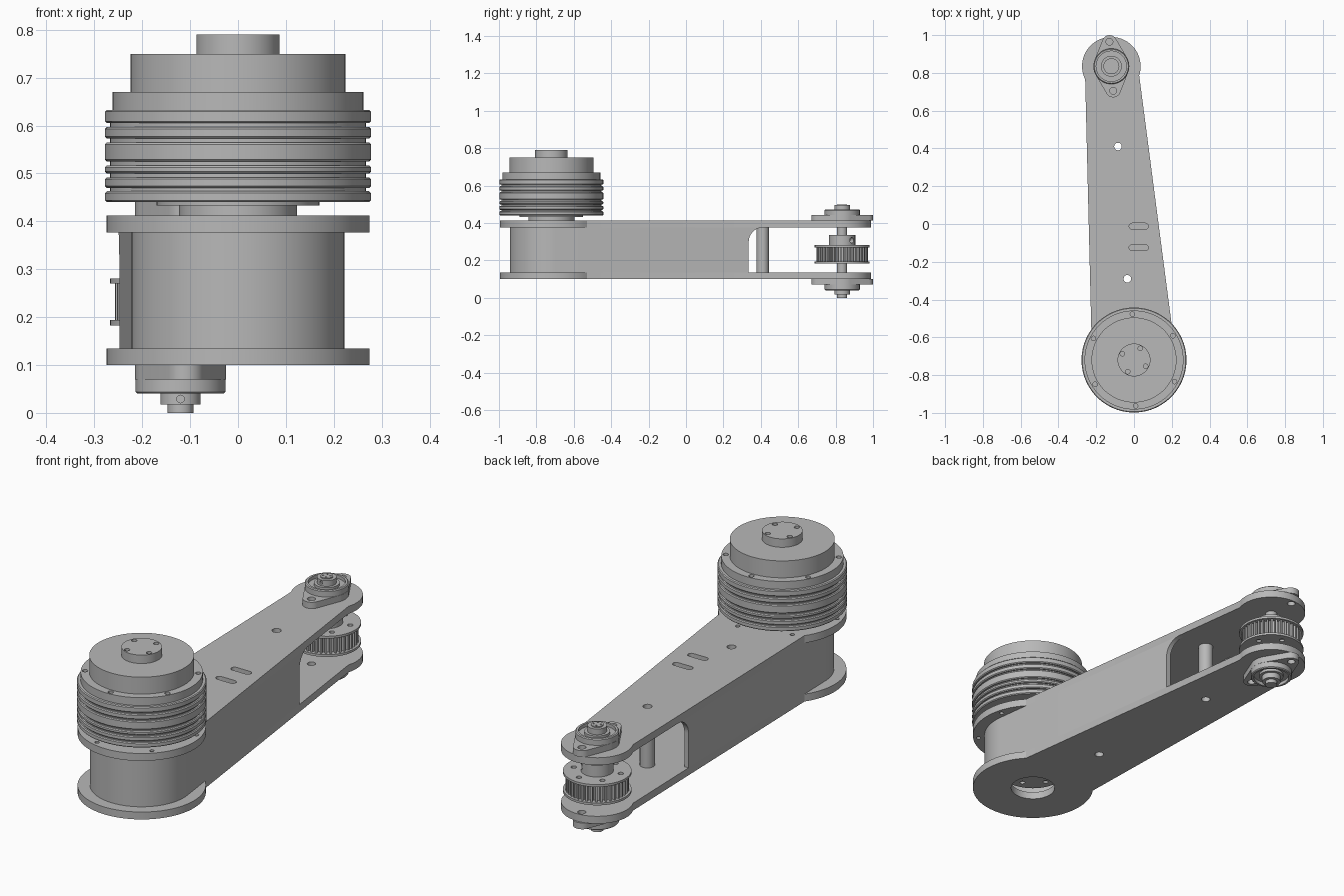
import bpy, bmesh
from math import pi, sin, cos, acos, atan2, hypot, radians
from mathutils import Matrix

old = bpy.data.objects.get("Cube")
if old:
    bpy.data.objects.remove(old)

grey = bpy.data.materials.new("machined grey")
grey.use_nodes = True
grey.diffuse_color = (0.48, 0.48, 0.48, 1)
grey.node_tree.nodes["Principled BSDF"].inputs["Base Color"].default_value = (0.48, 0.48, 0.48, 1)

MOTOR, END = (0, -0.72), (-0.12, 0.835)
DX, DY = END[0] - MOTOR[0], END[1] - MOTOR[1]
AXIS, SPAN = atan2(DY, DX), hypot(DX, DY)
MID_Z = 0.256
parts = []


def finish(bm, name):
    bmesh.ops.remove_doubles(bm, verts=bm.verts, dist=1e-5)
    bmesh.ops.recalc_face_normals(bm, faces=bm.faces)
    mesh = bpy.data.meshes.new(name)
    bm.to_mesh(mesh)
    bm.free()
    mesh.materials.append(grey)
    obj = bpy.data.objects.new(name, mesh)
    bpy.context.collection.objects.link(obj)
    parts.append(obj)
    return obj


def add_prism(bm, outline, z0, z1):
    face = bm.faces.new([bm.verts.new((x, y, z0)) for x, y in outline])
    ext = bmesh.ops.extrude_face_region(bm, geom=[face])["geom"]
    bmesh.ops.translate(bm, vec=(0, 0, z1 - z0), verts=[v for v in ext if isinstance(v, bmesh.types.BMVert)])


def prism(name, outline, z0, z1):
    bm = bmesh.new()
    add_prism(bm, outline, z0, z1)
    return finish(bm, name)


def arc(centre, r, a0, a1, n=24):
    return [(centre[0] + r * cos(a0 + (a1 - a0) * i / n),
             centre[1] + r * sin(a0 + (a1 - a0) * i / n)) for i in range(n + 1)]


def circle(centre, r, n=24):
    return arc(centre, r, 0, 2 * pi, n)[:-1]


def ring_points(centre, r, count, start):
    return [(centre[0] + r * cos(start + 2 * pi * i / count),
             centre[1] + r * sin(start + 2 * pi * i / count)) for i in range(count)]


def lathe(name, centre, profile, n=80):
    """Revolve (radius, z) points about a vertical axis; both ends close on it."""
    bm = bmesh.new()
    pts = [(0, profile[0][1])] + profile + [(0, profile[-1][1])]
    rows = [[bm.verts.new((centre[0] + r * cos(2 * pi * i / n), centre[1] + r * sin(2 * pi * i / n), z))
             for i in range(n)] for r, z in pts]
    for low, high in zip(rows, rows[1:]):
        for i in range(n):
            j = (i + 1) % n
            bm.faces.new((low[i], low[j], high[j], high[i]))
    bmesh.ops.dissolve_degenerate(bm, dist=1e-6, edges=bm.edges)
    return finish(bm, name)


def cut(obj, cutter):
    mod = obj.modifiers.new("cut", 'BOOLEAN')
    mod.operation, mod.solver, mod.object = 'DIFFERENCE', 'EXACT', cutter
    bpy.context.view_layer.objects.active = obj
    bpy.ops.object.modifier_apply(modifier=mod.name)
    parts.remove(cutter)
    bpy.data.objects.remove(cutter)


def drill(obj, outlines, z0, z1):
    bm = bmesh.new()
    for outline in outlines:
        add_prism(bm, outline, z0, z1)
    cut(obj, finish(bm, "cutter"))


def arm_outline(r1, r2, lobe1, lobe2):
    """Tapered arm tangent to radii r1 and r2, with wider round lobes at its ends."""
    beta = acos((r1 - r2) / SPAN)
    k1, k2 = acos(r1 / lobe1), acos(r2 / lobe2)
    return (arc(MOTOR, lobe1, AXIS + beta - k1, AXIS - beta + k1 + 2 * pi, 64)
            + arc(END, lobe2, AXIS - beta - k2, AXIS + beta + k2, 48))


# Arm plates
tie_points = [(-0.085, 0.41), (-0.035, -0.29)]
bolt_points = ring_points(END, 0.13, 2, AXIS)
shared = [circle(p, 0.02) for p in tie_points] + [circle(p, 0.018) for p in bolt_points]
outline = arm_outline(0.222, 0.14, 0.275, 0.155)
lower_plate = prism("lower_plate", outline, 0.10, 0.135)
upper_plate = prism("upper_plate", outline, 0.377, 0.412)
slots = [arc((0.06, y), 0.016, -pi / 2, pi / 2, 10) + arc((-0.01, y), 0.016, pi / 2, 3 * pi / 2, 10)
         for y in (-0.012, -0.125)]
rim_holes = [circle(p, 0.01, 16) for p in ring_points(MOTOR, 0.25, 6, radians(-45))]
drill(lower_plate, shared + [circle(MOTOR, 0.1, 48)], 0.05, 0.2)
drill(upper_plate, shared + slots + rim_holes, 0.35, 0.45)

# Hollow housing between the plates, open at the pulley end with a rounded upper corner
housing = prism("housing", arm_outline(0.222, 0.14, 0.222, 0.14), 0.135, 0.377)
drill(housing, [arm_outline(0.2, 0.118, 0.2, 0.118)], 0.1, 0.4)
window = [(0.335, 0.1), (1.2, 0.1), (1.2, 0.4), (0.415, 0.4)] + arc((0.415, 0.297), 0.08, pi / 2, pi, 12)
cutter = prism("cutter", window, -0.6, 0.6)
# Maps the profile's (x, y, z) to world (z, x, y)
cutter.data.transform(Matrix(((0, 0, 1, 0), (1, 0, 0, 0), (0, 1, 0, 0), (0, 0, 0, 1))))
cut(housing, cutter)

# Tubular standoffs
for i, p in enumerate(tie_points):
    tube = prism(f"standoff_{i + 1}", circle(p, 0.033, 32), 0.135, 0.377)
    drill(tube, [circle(p, 0.02)], 0.1, 0.4)

# Motor: boss, ribbed body and stepped cap
lathe("motor_boss", MOTOR, [(0.123, 0.36), (0.123, 0.433), (0.17, 0.433), (0.17, 0.445)])
ribs = [(0.44, 0.463), (0.47, 0.492), (0.5, 0.517), (0.525, 0.565), (0.573, 0.597), (0.605, 0.633)]
profile = []
for z0, z1 in ribs:
    profile += [(0.267, z0), (0.274, z0), (0.278, z0 + 0.004), (0.278, z1 - 0.004), (0.274, z1), (0.267, z1)]
lathe("motor_body", MOTOR, profile, 96)
cap = lathe("motor_cap", MOTOR, [(0.262, 0.625), (0.262, 0.67), (0.225, 0.67), (0.225, 0.75),
                                 (0.087, 0.75), (0.087, 0.79)], 96)
drill(cap, [circle(p, 0.012, 16) for p in ring_points(MOTOR, 0.243, 6, radians(32))], 0.645, 0.7)
drill(cap, [circle(p, 0.012, 16) for p in ring_points(MOTOR, 0.07, 4, radians(62))], 0.765, 0.82)


# Toothed pulleys
def pulley(name, centre, r, teeth):
    for i, z in enumerate((0.183, 0.27)):
        flange = prism(f"{name}_flange_{i + 1}", circle(centre, r, 64), z, z + 0.011)
        drill(flange, [circle(p, 0.012, 16) for p in ring_points(centre, r * 0.72, 6, 0.3)], z - 0.02, z + 0.03)
    gear = []
    for i in range(teeth):
        for f, rad in ((0, r - 0.028), (0.4, r - 0.028), (0.5, r - 0.01), (0.9, r - 0.01)):
            a = 2 * pi * (i + f) / teeth
            gear.append((centre[0] + rad * cos(a), centre[1] + rad * sin(a)))
    prism(name + "_teeth", gear, 0.194, 0.27)


pulley("end_pulley", END, 0.147, 40)
pulley("drive_pulley", MOTOR, 0.147, 40)
prism("drive_shaft", circle(MOTOR, 0.04, 32), 0.19, 0.37)
hub = prism("pulley_hub", circle(END, 0.07, 48), 0.281, 0.335)
screw_holes = prism("cutter", circle((0, 0), 0.015, 16), 0.045, 0.12)
for_side = Matrix.Translation((*END, 0.308)) @ Matrix.Rotation(radians(48), 4, 'Z') @ Matrix.Rotation(pi / 2, 4, 'Y')
screw_holes.data.transform(for_side)
cut(hub, screw_holes)

# End shaft
shaft = prism("end_shaft", circle(END, 0.027, 32), 0, 0.5)
drill(shaft, [circle(p, 0.004, 8) for p in ring_points(END, 0.016, 4, 0.4)], 0.49, 0.52)

# Flanged bearings, built on top and mirrored below
beta = acos((0.095 - 0.04) / 0.125)
tips = ring_points(END, 0.125, 2, AXIS)
diamond = []
for i, tip in enumerate(tips):
    a = AXIS + i * pi
    diamond += arc(tip, 0.04, a - beta, a + beta, 20) + arc(END, 0.095, a + beta, a + pi - beta, 12)[1:-1]
for side in ("upper", "lower"):
    flange = prism(side + "_bearing_flange", diamond, 0.412, 0.442)
    drill(flange, [circle(p, 0.018) for p in bolt_points], 0.4, 0.46)
    bearing = lathe(side + "_bearing_hub", END, [(0.094, 0.44), (0.094, 0.468), (0.09, 0.472), (0.08, 0.472),
                                                 (0.08, 0.456), (0.055, 0.456), (0.055, 0.468)], 64)
    collar = prism(side + "_collar", circle(END, 0.042, 40), 0.46, 0.495)
    pin = prism("cutter", circle((0, 0), 0.008, 12), 0.033, 0.06)
    pin.data.transform(Matrix.Translation((*END, 0.483)) @ Matrix.Rotation(-pi / 2, 4, 'Z')
                       @ Matrix.Rotation(pi / 2, 4, 'Y'))
    cut(collar, pin)
    if side == "lower":
        for obj in (flange, bearing, collar):
            obj.data.transform(Matrix.Translation((0, 0, 2 * MID_Z)) @ Matrix.Scale(-1, 4, (0, 0, 1)))
            obj.data.flip_normals()

# Smooth curved sides, keep hard edges
bpy.ops.object.select_all(action='DESELECT')
for obj in parts:
    obj.select_set(True)
bpy.context.view_layer.objects.active = parts[0]
bpy.ops.object.shade_smooth_by_angle(angle=radians(25))
